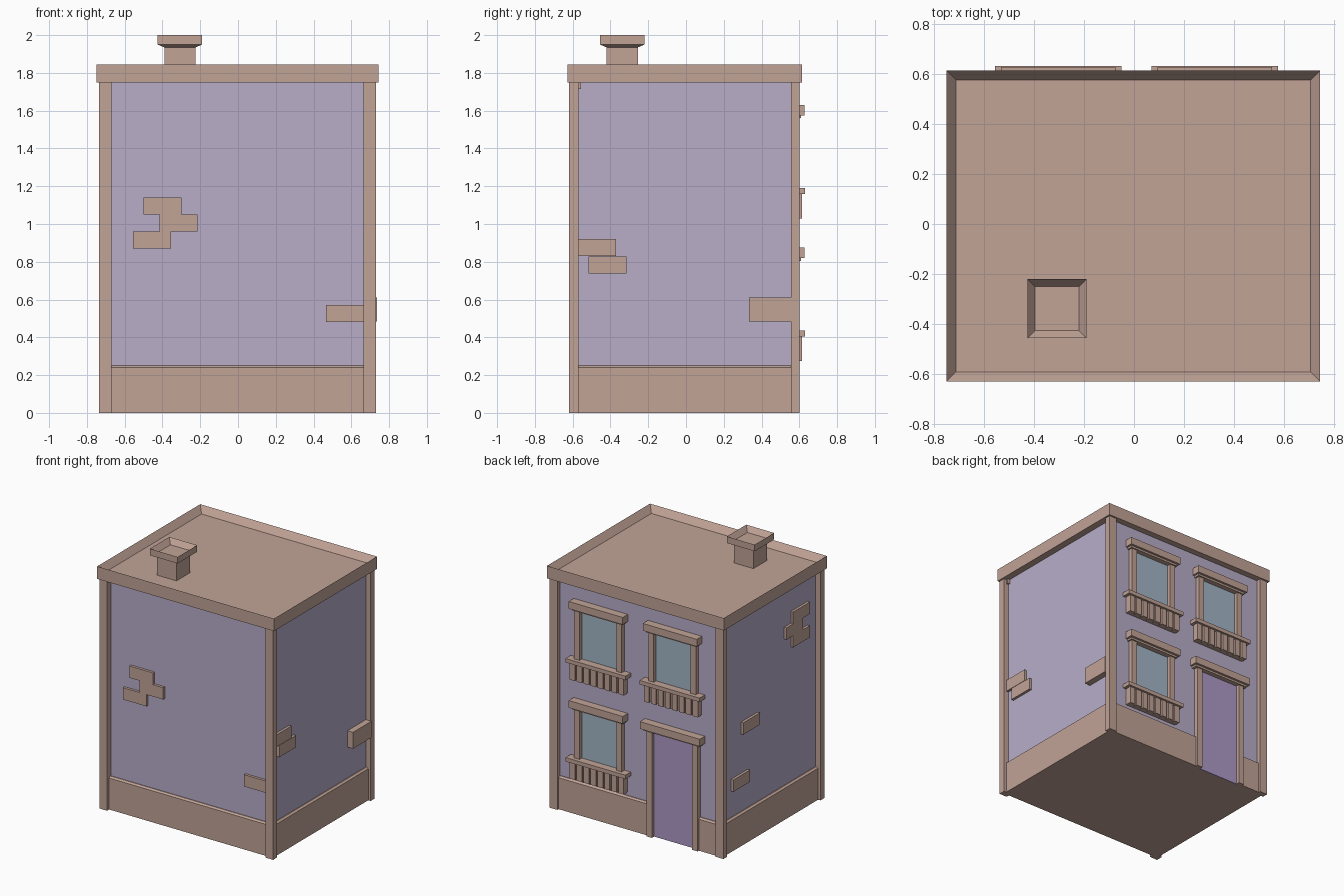
import bpy, bmesh

if "Cube" in bpy.data.objects:
    bpy.data.objects.remove(bpy.data.objects["Cube"])


def material(name, rgb):
    m = bpy.data.materials.new(name)
    m.diffuse_color = (*rgb, 1)
    m.use_nodes = True
    m.node_tree.nodes["Principled BSDF"].inputs["Base Color"].default_value = m.diffuse_color
    return m


STONE = material("pink_brown_stone", (0.533, 0.366, 0.305))
WALL = material("lavender_plaster", (0.479, 0.423, 0.584))
DOOR = material("purple_door", (0.423, 0.319, 0.571))
GLASS = material("blue_grey_glass", (0.366, 0.468, 0.565))


def finish(bm, name, mat):
    bmesh.ops.recalc_face_normals(bm, faces=bm.faces)
    me = bpy.data.meshes.new(name)
    bm.to_mesh(me)
    bm.free()
    me.materials.append(mat)
    ob = bpy.data.objects.new(name, me)
    bpy.context.collection.objects.link(ob)
    return ob


def box_bm(x, y, z):
    bm = bmesh.new()
    bmesh.ops.create_cube(bm, size=1)
    for v in bm.verts:
        v.co = [lo + (c + 0.5) * (hi - lo) for c, (lo, hi) in zip(v.co, (x, y, z))]
    return bm


def box(name, x, y, z, mat=STONE):
    return finish(box_bm(x, y, z), name, mat)


def face(bm, up):
    bm.normal_update()
    return max(bm.faces, key=lambda f: f.normal.z * up)


def tray(name, x, y, z, rim, depth, chamfer=None):
    """Box with a sunken top, and optionally a chamfered underside."""
    bm = box_bm(x, y, z)
    top = face(bm, 1)
    bmesh.ops.inset_region(bm, faces=[top], thickness=rim)
    for v in top.verts:
        v.co.z -= depth
    if chamfer:
        low = face(bm, -1)
        ext = bmesh.ops.extrude_face_region(bm, geom=[low])
        vs = [g for g in ext["geom"] if isinstance(g, bmesh.types.BMVert)]
        bmesh.ops.delete(bm, geom=[low], context='FACES_ONLY')
        cx, cy = sum(x) / 2, sum(y) / 2
        for v in vs:
            v.co.x += chamfer[0] if v.co.x < cx else -chamfer[0]
            v.co.y += chamfer[0] if v.co.y < cy else -chamfer[0]
            v.co.z -= chamfer[1]
    return finish(bm, name, STONE)


def plinth(name, x, y):
    """Base course with a small sloped top."""
    bm = box_bm(x, y, (0, 0.24))
    top = face(bm, 1)
    bmesh.ops.inset_region(bm, faces=[top], thickness=0.02)
    for v in top.verts:
        v.co.z = 0.25
    finish(bm, name, STONE)


# main body and underside
WX, WY = (-0.695, 0.69), (-0.575, 0.565)
box("walls", WX, WY, (0.02, 1.77), WALL)
box("floor_slab", WX, WY, (0, 0.02))

# base course, left open at the door
plinth("base_front", (-0.71, 0.705), (-0.595, -0.545))
plinth("base_left", (-0.715, -0.66), (-0.59, 0.58))
plinth("base_right", (0.655, 0.71), (-0.59, 0.58))
plinth("base_back_wide", (-0.11, 0.705), (0.53, 0.585))
plinth("base_back_narrow", (-0.71, -0.50), (0.53, 0.585))

# corner pillars
for sx, x in (("left", (-0.735, -0.67)), ("right", (0.665, 0.73))):
    for sy, y in (("front", (-0.62, -0.57)), ("back", (0.555, 0.60))):
        box(f"pillar_{sy}_{sx}", x, y, (0, 1.76))

# roof with parapet, and chimney
tray("roof", (-0.748, 0.743), (-0.628, 0.613), (1.75, 1.845), 0.054, 0.05)
box("chimney_neck", (-0.39, -0.225), (-0.42, -0.255), (1.78, 1.94))
tray("chimney_cap", (-0.425, -0.19), (-0.455, -0.22), (1.95, 2.0), 0.043, 0.04, (0.035, 0.015))

# exposed bricks: front, right, left
for i, (x, z) in enumerate([(-0.5, 1.05), (-0.415, 0.96), (-0.555, 0.87), (0.467, 0.48)]):
    box(f"brick_front_{i}", (x, x + 0.2), (-0.595, -0.56), (z, z + 0.09))
for i, (y, z) in enumerate([(-0.57, 0.83), (-0.515, 0.737)]):
    box(f"brick_right_{i}", (0.67, 0.71), (y, y + 0.2), (z, z + 0.09))
box("brick_right_large", (0.67, 0.737), (0.333, 0.556), (0.485, 0.61))
box("brick_right_top", (0.67, 0.71), (-0.575, -0.555), (1.715, 1.76))
for i, (y, z) in enumerate([(0.13, 0.84), (0.25, 0.45), (-0.47, 1.455),
                            (-0.39, 1.365), (-0.47, 1.275)]):
    box(f"brick_left_{i}", (-0.715, -0.67), (y, y + 0.2), (z, z + 0.09))


def lintel(name, cx, z, half):
    box(name + "_lintel", (cx - half, cx + half), (0.55, 0.627), (z + 0.015, z + 0.07))
    box(name + "_lintel_moulding", (cx - half + 0.015, cx + half - 0.015), (0.55, 0.61), (z, z + 0.02))


def jambs(name, cx, half, z):
    for s, side in ((-1, "right"), (1, "left")):
        a, b = sorted((cx + s * half, cx + s * (half - 0.045)))
        box(f"{name}_jamb_{side}", (a, b), (0.55, 0.60), z)


def window(name, cx, z):
    """Window whose sill top sits at height z."""
    box(name + "_glass", (cx - 0.17, cx + 0.17), (0.562, 0.571), (z - 0.01, z + 0.39), GLASS)
    jambs(name, cx, 0.2, (z - 0.02, z + 0.385))
    lintel(name, cx, z + 0.37, 0.228)
    box(name + "_sill", (cx - 0.2525, cx + 0.2525), (0.55, 0.63), (z - 0.03, z))
    # slatted panel under the sill
    box(name + "_panel", (cx - 0.225, cx + 0.225), (0.55, 0.60), (z - 0.158, z - 0.02))
    for i in range(8):
        x = cx - 0.228 + i * 0.059
        box(f"{name}_slat_{i}", (x, x + 0.043), (0.58, 0.615), (z - 0.16, z - 0.02))


# back facade
LX, RX = 0.3225, -0.3025
window("window_upper_left", LX, 1.19)
window("window_upper_right", RX, 1.19)
window("window_lower_left", LX, 0.435)

# door
box("door", (RX - 0.18, RX + 0.18), (0.564, 0.573), (0, 0.83), DOOR)
jambs("door", RX, 0.215, (0, 0.82))
lintel("door", RX, 0.805, 0.2525)
